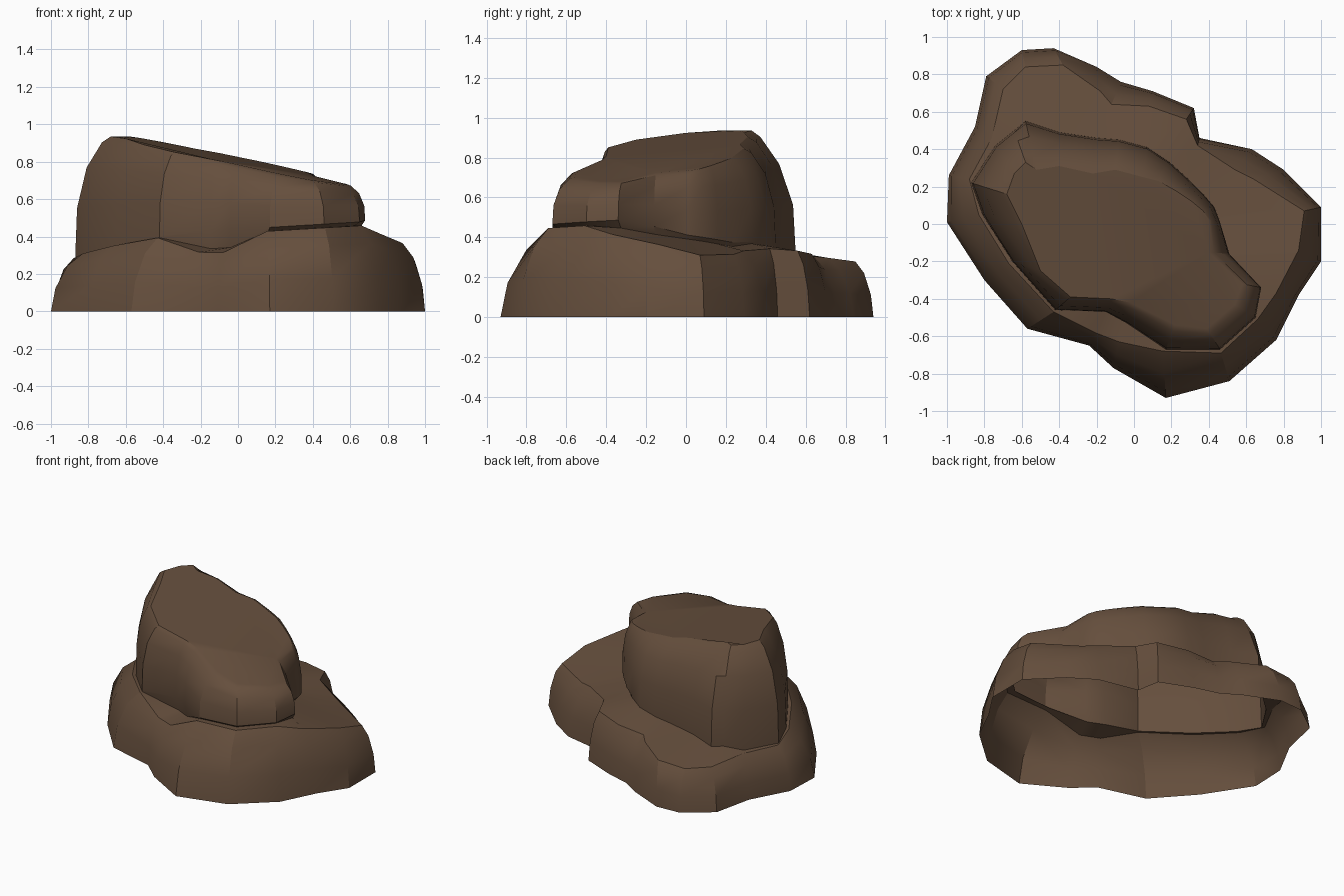
import bpy, bmesh, math
from mathutils import Vector

if "Cube" in bpy.data.objects:
    bpy.data.objects.remove(bpy.data.objects["Cube"])

# Matching outlines, clockwise seen from above, starting at the right-hand side
ground = [(1, .09), (1, -.2), (.88, -.38), (.76, -.62), (.51, -.84), (.17, -.93),
          (-.11, -.77), (-.24, -.65), (-.57, -.56), (-.8, -.3), (-1, .01), (-.99, .26),
          (-.85, .52), (-.79, .79), (-.6, .93), (-.43, .94), (-.2, .84), (-.07, .76),
          (.1, .71), (.32, .62), (.35, .46), (.63, .4), (.8, .29)]
shelf = [(.91, .07), (.88, -.14), (.76, -.37), (.66, -.51), (.465, -.69), (.155, -.68),
         (-.08, -.63), (-.21, -.58), (-.43, -.47), (-.67, -.21), (-.83, .05), (-.88, .24),
         (-.76, .46), (-.7, .72), (-.58, .84), (-.38, .85), (-.18, .71), (-.12, .64),
         (.08, .63), (.28, .56), (.34, .42), (.54, .29), (.64, .24)]
foot = [(.46, .01), (.51, -.16), (.68, -.34), (.65, -.5), (.46, -.67), (.17, -.67),
        (-.04, -.53), (-.15, -.47), (-.42, -.46), (-.65, -.2), (-.81, .05), (-.87, .22),
        (-.74, .42), (-.64, .5), (-.58, .55), (-.4, .49), (-.2, .46), (-.08, .45),
        (.07, .41), (.19, .33), (.29, .24), (.37, .16), (.43, .09)]
summit = [(.4, .02), (.4, -.15), (.58, -.32), (.54, -.43), (.39, -.56), (.22, -.54),
          (-.02, -.42), (-.12, -.4), (-.34, -.39), (-.5, -.25), (-.6, 0), (-.68, .16),
          (-.64, .27), (-.58, .33), (-.52, .29), (-.4, .31), (-.22, .27), (-.1, .29),
          (.05, .25), (.13, .23), (.22, .18), (.31, .12), (.37, .07)]


def shelf_z(x, y):
    return .365 + .06 * x - .12 * max(min(y, .3), -.45) - .05 * max(y - .3, 0)


def summit_z(x, y):
    return min(.81 - .19 * x + .06 * y, .935)


def blend(low, high, steps):
    """Rings between two outlines; steps are (inward share, height share)."""
    return [[Vector((a.x + (b.x - a.x) * t, a.y + (b.y - a.y) * t, a.z + (b.z - a.z) * h))
             for a, b in zip(low, high)] for t, h in steps]


stone = bpy.data.materials.new("brown_stone")
stone.diffuse_color = (.13, .077, .046, 1)
stone.use_nodes = True
stone.node_tree.nodes["Principled BSDF"].inputs["Base Color"].default_value = stone.diffuse_color


def loft(name, rings, cap=False):
    bm = bmesh.new()
    loops = [[bm.verts.new(p) for p in ring] for ring in rings]
    for a, b in zip(loops, loops[1:]):
        for i in range(len(a)):
            j = (i + 1) % len(a)
            bm.faces.new((a[j], a[i], b[i], b[j]))
    if cap:
        bm.faces.new(loops[-1][::-1])
    mesh = bpy.data.meshes.new(name)
    bm.to_mesh(mesh)
    bm.free()
    mesh.materials.append(stone)
    ob = bpy.data.objects.new(name, mesh)
    bpy.context.collection.objects.link(ob)
    bpy.ops.object.select_all(action='DESELECT')
    ob.select_set(True)
    bpy.context.view_layer.objects.active = ob
    bpy.ops.object.shade_smooth_by_angle(angle=math.radians(28))


g = [Vector((x, y, 0)) for x, y in ground]
s = [Vector((x, y, shelf_z(x, y))) for x, y in shelf]
# Sunken step in the front of the ledge, and the shelf falling away to the right
for i, drop in {6: .1, 7: .09, 0: .1, 1: .07, 2: .04, 21: .03, 22: .06}.items():
    s[i].z -= drop

# Undercut seam beneath the front and right of the upper rock
under, lip = [], []
for i, (x, y) in enumerate(foot):
    seam = i < 8 or i > 19
    z = shelf_z(x, y) + (.03 if 12 < i < 20 else 0)     # raised apron at the back
    k = .96 if seam else 1
    under.append(Vector((x * k, y * k, z - (.075 if i in (6, 7) else 0))))
    lip.append(Vector((x, y, z + (.04 if i in (1, 2) else .02 if seam else .01))))
top = [Vector((x, y, summit_z(x, y))) for x, y in summit]

# Lower ledge: open underneath, steep sides rounding onto a sloping shelf
loft("lower_ledge",
     blend(g, s, [(0, 0), (.14, .4), (.52, .79), (1, 1)]) + [under])

# Upper rock: steep wall, bevelled rim, flat tilted summit
loft("upper_rock",
     [under] + blend(lip, top, [(0, 0), (.05, .4), (.32, .74), (.75, .95), (1, 1)]), cap=True)
